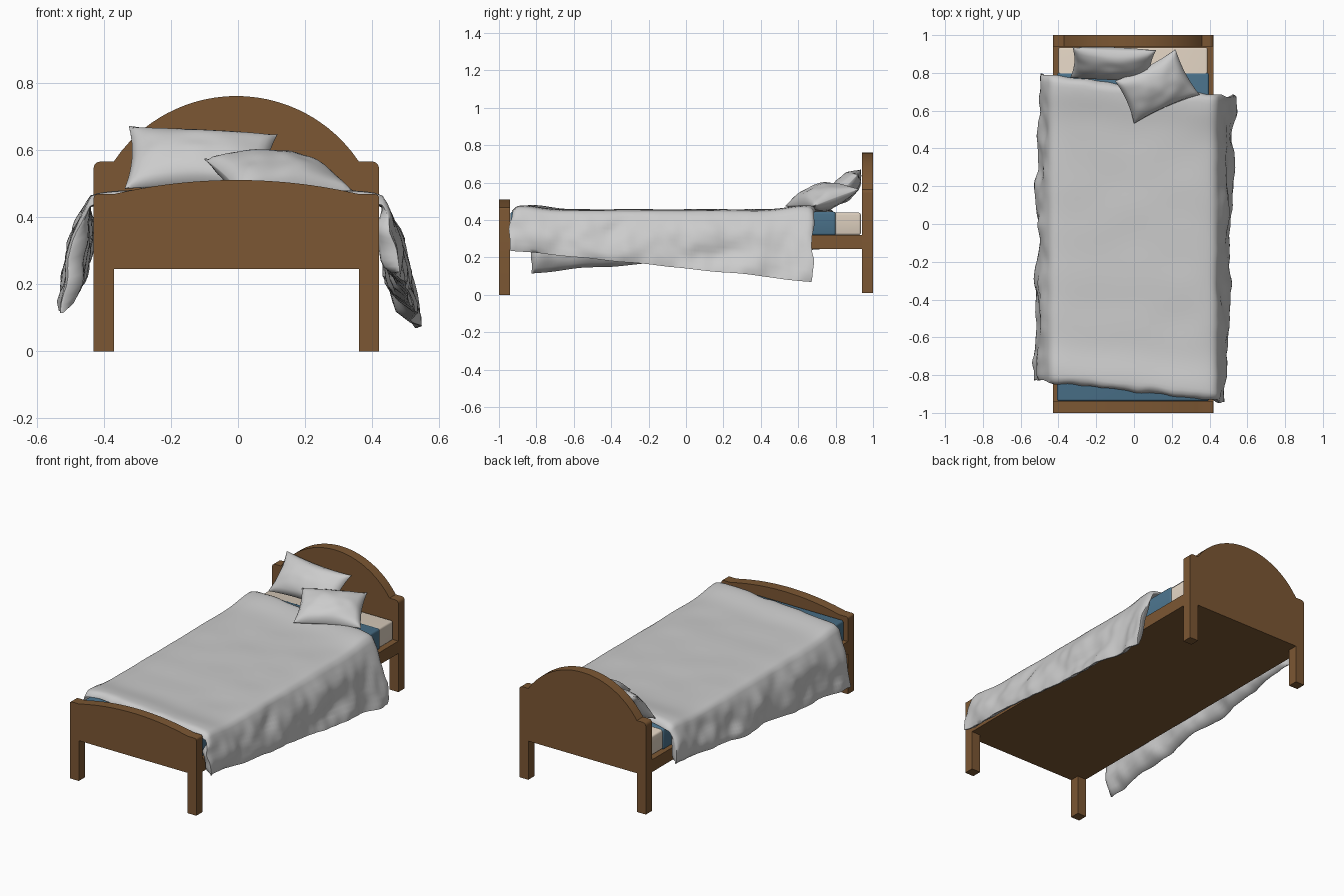
import bpy, bmesh, math
from mathutils import Vector, noise

if "Cube" in bpy.data.objects:
    bpy.data.objects.remove(bpy.data.objects["Cube"])

CX = -0.005  # centre line of the frame


def material(name, rgb):
    m = bpy.data.materials.new(name)
    m.diffuse_color = (*rgb, 1)
    m.use_nodes = True
    m.node_tree.nodes["Principled BSDF"].inputs["Base Color"].default_value = m.diffuse_color
    return m


wood = material("wood", (0.20, 0.095, 0.033))
blue = material("blue_cloth", (0.07, 0.17, 0.26))
cream = material("cream_cloth", (0.74, 0.64, 0.53))


def finish(name, bm, mat=None, smooth=None):
    bmesh.ops.recalc_face_normals(bm, faces=bm.faces)
    me = bpy.data.meshes.new(name)
    bm.to_mesh(me)
    bm.free()
    ob = bpy.data.objects.new(name, me)
    bpy.context.collection.objects.link(ob)
    if mat:
        me.materials.append(mat)
    if smooth:
        bpy.ops.object.select_all(action='DESELECT')
        ob.select_set(True)
        bpy.context.view_layer.objects.active = ob
        bpy.ops.object.shade_smooth_by_angle(angle=math.radians(smooth))
    return ob


def box(name, half_x, y0, y1, z0, z1, mat, bevel=0):
    bm = bmesh.new()
    bmesh.ops.create_cube(bm, size=1)
    for v in bm.verts:
        v.co = (CX + v.co.x * 2 * half_x, (y0 + y1) / 2 + v.co.y * (y1 - y0),
                (z0 + z1) / 2 + v.co.z * (z1 - z0))
    if bevel:
        bmesh.ops.bevel(bm, geom=bm.edges[:], offset=bevel, segments=3,
                        profile=0.5, affect='EDGES')
    return finish(name, bm, mat, 40)


def board(name, y0, y1, foot, shoulder, peak, r):
    """Arched end board with its two legs, mirrored half outline extruded along y."""
    w, leg = 0.425, 0.365
    half = [(leg, 0.245), (leg, foot), (w, foot)]
    half += [(w - r + r * math.cos(a * math.pi / 8), shoulder - r + r * math.sin(a * math.pi / 8))
             for a in range(5)]
    sag = peak - shoulder
    R = (leg ** 2 + sag ** 2) / (2 * sag)
    for i in range(16, 0, -1):
        x = leg * i / 16
        half.append((x, peak - R + math.sqrt(R * R - x * x)))
    outline = half + [(0, peak)] + [(-x, z) for x, z in reversed(half)]
    bm = bmesh.new()
    f = bm.faces.new([bm.verts.new((CX + x, y0, z)) for x, z in outline])
    ext = bmesh.ops.extrude_face_region(bm, geom=[f])
    for v in ext['geom']:
        if isinstance(v, bmesh.types.BMVert):
            v.co.y = y1
    return finish(name, bm, wood, 30)


def shell(name, outer, inner, nu, nv):
    """Closed cloth from two (u, v) surfaces stitched round the border."""
    bm = bmesh.new()
    layers = [[[bm.verts.new(fn(2 * i / nu - 1, 2 * j / nv - 1)) for j in range(nv + 1)]
               for i in range(nu + 1)] for fn in (outer, inner)]
    for g in layers:
        for i in range(nu):
            for j in range(nv):
                bm.faces.new((g[i][j], g[i + 1][j], g[i + 1][j + 1], g[i][j + 1]))
    ring = [(i, 0) for i in range(nu)] + [(nu, j) for j in range(nv)]
    ring += [(i, nv) for i in range(nu, 0, -1)] + [(0, j) for j in range(nv, 0, -1)]
    a, b = layers
    for (i, j), (k, l) in zip(ring, ring[1:] + ring[:1]):
        bm.faces.new((a[i][j], a[k][l], b[k][l], b[i][j]))
    return finish(name, bm, None, 60)


# wooden frame
board("headboard", 0.94, 1.0, 0.01, 0.565, 0.76, 0.02)
board("footboard", -1.0, -0.94, 0.0, 0.468, 0.51, 0.012)
box("bed_base", 0.425, -0.94, 0.94, 0.245, 0.32, wood)

# mattress and fitted sheet
box("mattress", 0.395, -0.935, 0.935, 0.32, 0.44, cream, 0.012)
box("sheet", 0.402, -0.938, 0.80, 0.318, 0.445, blue, 0.012)


# blanket laid slightly crooked, so the hems slope in opposite ways
TOP = 0.62


def blanket(u, v, inner):
    t = (v + 1) / 2
    side = 1 if u > 0 else -1
    edge = min(1, (1 - abs(v)) / 0.05, (1 - abs(u)) / 0.12)
    edge = 0.15 + 0.85 * math.sqrt(max(0, 1 - (1 - edge) ** 2))
    y_mid = -0.885 + 1.62 * t
    end = (1 - abs(v)) * 0.81
    z_top = 0.447 + 0.010 * edge + 0.022 * edge * math.exp(-((end - 0.05) / 0.12) ** 2)
    if abs(u) <= TOP:
        a = abs(u) / TOP
        x = side * 0.43 * a
        z = z_top - 0.012 * a ** 10
        d = 0
    else:
        d = (abs(u) - TOP) / (1 - TOP)
        hem = 0.24 - 0.17 * t if side > 0 else 0.115 + 0.14 * t
        hem += 0.012 * noise.noise((side * 5, y_mid * 4, 1))
        z0 = z_top - 0.012
        z = z0 + (hem - z0) * d
        x = side * (0.432 + 0.28 * (z0 - z) + 0.022 * math.sin(math.pi * d) ** 0.7)
    y = y_mid - 0.115 * max(-0.5, min(0.5, x))
    n = noise.noise((x * 4, y * 5, z * 7))
    n2 = noise.noise((x * 11 + 7, y * 13, z * 13))
    k = min(1, d * 2.5)
    x += side * k * (0.026 * n + 0.012 * n2)
    z += (1 - k) * 0.004 * n
    if abs(v) > 0.9:
        y += 0.018 * n2 * (abs(v) - 0.9) * 10
    if inner:
        x -= side * k * 0.055 * edge
        z = z - (1 - k) * 0.012 * edge
    return Vector((x + CX, y, z))


shell("blanket", lambda u, v: blanket(u, v, False), lambda u, v: blanket(u, v, True), 64, 90)


# pillows: four corners, pinched edges and a soft bulge
def pillow(name, corners, bulge, seed):
    bl, br, tr, tl = [Vector(c) for c in corners]
    normal = (br - bl).cross(tl - bl).normalized()

    def side(sign):
        def fn(u, v):
            pu = u * (1 - 0.07 * (1 - v * v))
            pv = v * (1 - 0.10 * (1 - u * u))
            s, t = (pu + 1) / 2, (pv + 1) / 2
            p = bl.lerp(br, s).lerp(tl.lerp(tr, s), t)
            h = bulge * ((1 - u * u) * (1 - v * v)) ** 0.5 + 0.002
            h *= 1 + 0.15 * noise.noise((u * 2 + seed, v * 2, sign))
            return p + normal * sign * h
        return fn
    shell(name, side(1), side(-1), 24, 18)


pillow("back_pillow", [(-0.337, 0.775, 0.485), (0.09, 0.765, 0.485),
                       (0.117, 0.92, 0.645), (-0.325, 0.935, 0.67)], 0.06, 1)
pillow("front_pillow", [(0.0, 0.532, 0.475), (0.347, 0.685, 0.475),
                        (0.22, 0.925, 0.565), (-0.10, 0.757, 0.572)], 0.068, 4)
